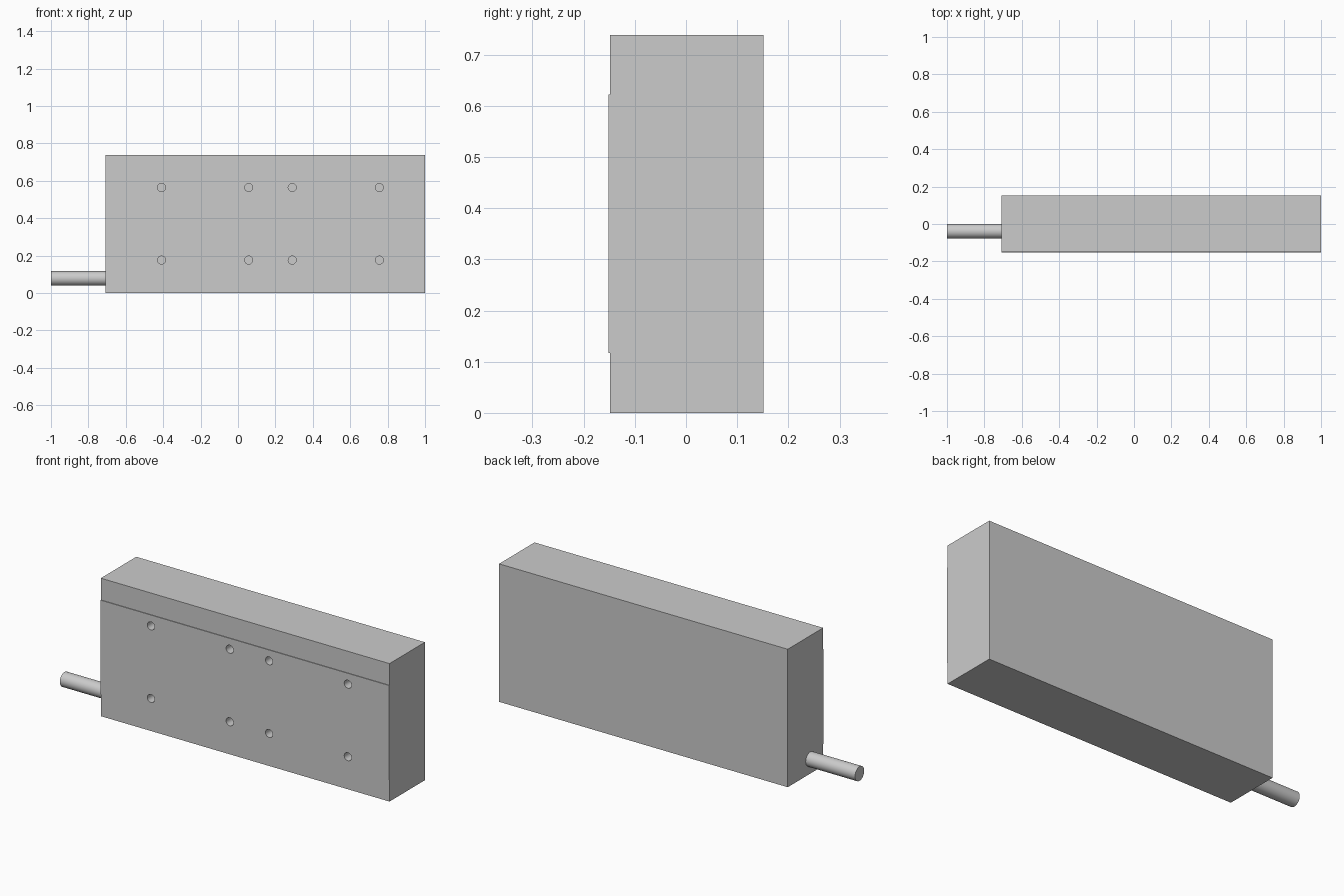
import bpy, bmesh
from math import radians
from mathutils import Matrix, Vector

if "Cube" in bpy.data.objects:
    bpy.data.objects.remove(bpy.data.objects["Cube"])

X0, X1 = -0.708, 1.0          # housing ends
BACK, FRONT, PAD = 0.1515, -0.148, -0.1515
TOP = 0.738


def make_object(name, bm):
    bmesh.ops.recalc_face_normals(bm, faces=bm.faces)
    mesh = bpy.data.meshes.new(name)
    bm.to_mesh(mesh)
    bm.free()
    obj = bpy.data.objects.new(name, mesh)
    bpy.context.collection.objects.link(obj)
    return obj


def add_cylinder(bm, center, radius, length, axis, sides):
    rot = Vector((0, 0, 1)).rotation_difference(Vector(axis)).to_matrix().to_4x4()
    bmesh.ops.create_cone(bm, cap_ends=True, segments=sides, radius1=radius,
                          radius2=radius, depth=length,
                          matrix=Matrix.Translation(center) @ rot)


def shade(obj):
    bpy.ops.object.select_all(action='DESELECT')
    bpy.context.view_layer.objects.active = obj
    obj.select_set(True)
    bpy.ops.object.shade_smooth_by_angle(angle=radians(30))


# Housing: side profile with a slightly raised mounting pad, extruded along x
profile = [(FRONT, 0), (BACK, 0), (BACK, TOP), (FRONT, TOP),
           (FRONT, 0.622), (PAD, 0.622), (PAD, 0.117), (FRONT, 0.117)]
bm = bmesh.new()
face = bm.faces.new([bm.verts.new((X0, y, z)) for y, z in profile])
ext = bmesh.ops.extrude_face_region(bm, geom=[face])
bmesh.ops.translate(bm, vec=(X1 - X0, 0, 0),
                    verts=[v for v in ext["geom"] if isinstance(v, bmesh.types.BMVert)])
housing = make_object("housing", bm)

# Blind mounting holes in the pad
HOLE_DEPTH = 0.08
bm = bmesh.new()
for x in (-0.409, 0.057, 0.29, 0.756):
    for z in (0.176, 0.564):
        add_cylinder(bm, (x, PAD, z), 0.0215, 2 * HOLE_DEPTH, (0, 1, 0), 32)
cutter = make_object("hole_cutter", bm)
cutter.hide_render = True

cut = housing.modifiers.new("holes", 'BOOLEAN')
cut.operation = 'DIFFERENCE'
cut.solver = 'EXACT'
cut.object = cutter
bpy.context.view_layer.objects.active = housing
bpy.ops.object.modifier_apply(modifier=cut.name)
bpy.data.objects.remove(cutter)
shade(housing)

# Cable stub leaving the left end
bm = bmesh.new()
add_cylinder(bm, ((X0 - 1) / 2, -0.039, 0.078), 0.0385, X0 + 1, (1, 0, 0), 48)
shade(make_object("cable", bm))
